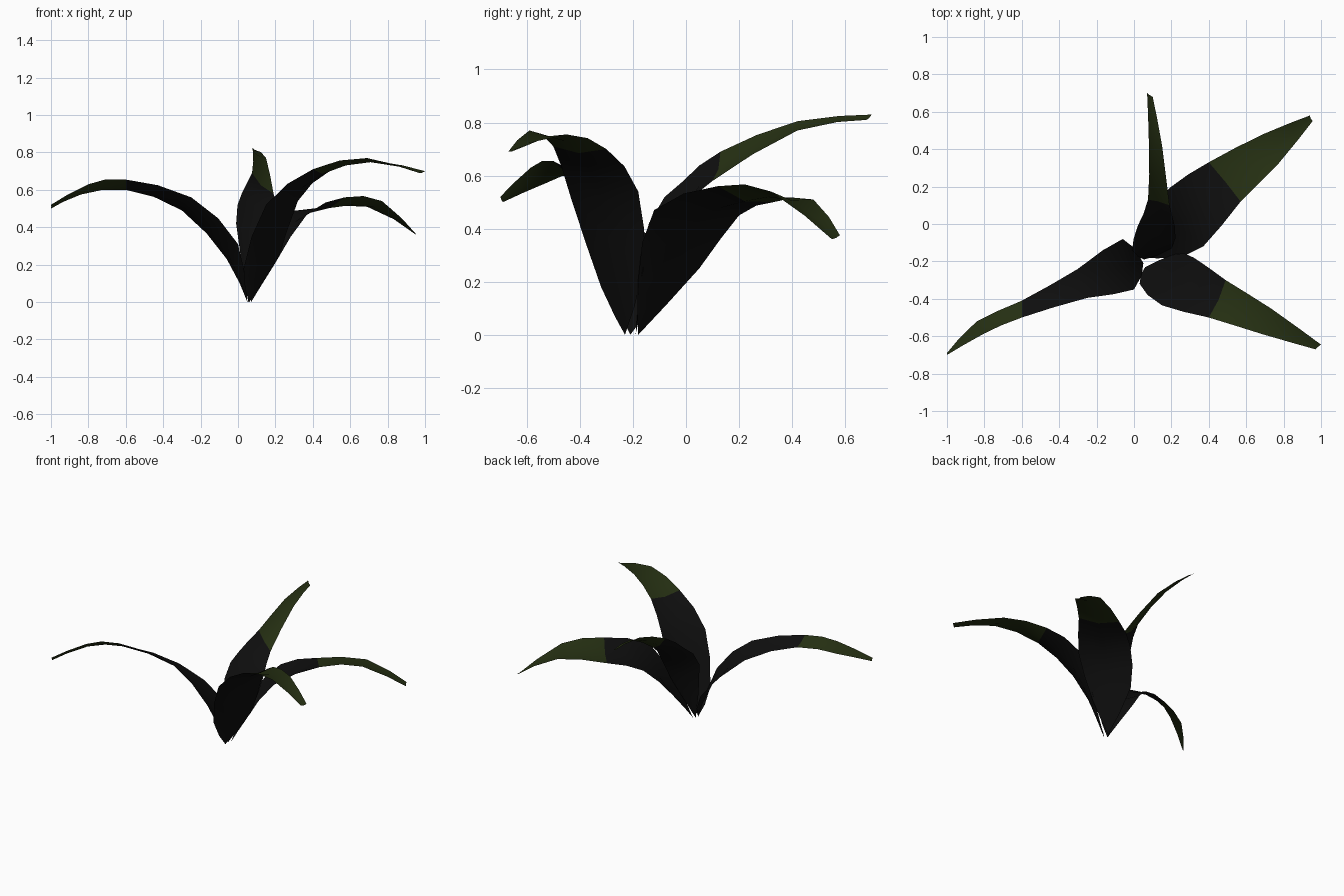
import bpy
import bmesh
from mathutils import Vector

default_cube = bpy.data.objects.get("Cube")
if default_cube:
    bpy.data.objects.remove(default_cube, do_unlink=True)


def make_material(name, colour):
    material = bpy.data.materials.new(name)
    material.use_nodes = True
    material.diffuse_color = (*colour, 1)
    shader = material.node_tree.nodes["Principled BSDF"]
    shader.inputs["Base Color"].default_value = (*colour, 1)
    shader.inputs["Roughness"].default_value = 0.9
    return material


stem_black = make_material("stem black", (0.0045, 0.0045, 0.0045))
tip_green = make_material("tip green", (0.018, 0.028, 0.006))

STEPS = 2          # segments between neighbouring rail points
GREEN_SPAN = 3     # rail point where the green tip begins
FOLD = 0.1         # depth of the gutter relative to the blade width


def smooth_rail(points):
    """Resample an edge rail as a Catmull-Rom spline."""
    points = [Vector(p) for p in points]
    padded = [points[0]] + points + [points[-1]]
    result = []
    for a, b, c, d in zip(padded, padded[1:], padded[2:], padded[3:]):
        for step in range(STEPS):
            t = step / STEPS
            curve = b * 2 + (c - a) * t
            curve += (a * 2 - b * 5 + c * 4 - d) * t ** 2
            curve += (b * 3 - a - c * 3 + d) * t ** 3
            result.append(curve / 2)
    return result + [points[-1]]


def make_leaf(name, root, left, right):
    """Loft a folded blade between its left and right edge rails."""
    left_rail = smooth_rail([root] + left)
    right_rail = smooth_rail([root] + right)
    centre = [(l + r) / 2 for l, r in zip(left_rail, right_rail)]
    last = len(centre) - 1
    bm = bmesh.new()
    rows = []
    for i, (l, r) in enumerate(zip(left_rail, right_rail)):
        along = centre[min(i + 1, last)] - centre[max(i - 1, 0)]
        across = l - r
        up = along.cross(across).normalized()
        middle = centre[i] - up * across.length * FOLD
        rows.append([bm.verts.new(p) for p in (l, middle, r)])
    for i, (row, following) in enumerate(zip(rows, rows[1:])):
        for side in range(2):
            face = bm.faces.new((row[side], row[side + 1],
                                 following[side + 1], following[side]))
            face.smooth = True
            face.material_index = int(i >= GREEN_SPAN * STEPS)
    bmesh.ops.remove_doubles(bm, verts=bm.verts[:], dist=0.001)
    mesh = bpy.data.meshes.new(name)
    bm.to_mesh(mesh)
    bm.free()
    mesh.materials.append(stem_black)
    mesh.materials.append(tip_green)
    leaf = bpy.data.objects.new(name, mesh)
    bpy.context.collection.objects.link(leaf)
    return leaf


# Long arching leaf on the -x side
make_leaf(
    "right_leaf", (.05, -.21, 0),
    left=[(0, -.35, .31), (-.25, -.395, .56), (-.6, -.5, .655),
          (-.8, -.585, .63), (-1, -.7, .52)],
    right=[(-.06, -.08, .23), (-.3, -.24, .49), (-.6, -.41, .6),
           (-.84, -.52, .575), (-1, -.69, .5)])

# Broad front leaf on the +x side
make_leaf(
    "front_left_leaf", (.06, -.23, 0),
    left=[(.22, -.16, .25), (.32, -.18, .54), (.49, -.3, .7),
          (.73, -.45, .755), (1, -.645, .7)],
    right=[(.03, -.32, .18), (.15, -.435, .52), (.4, -.5, .71),
           (.69, -.59, .77), (.97, -.67, .69)])

# Broad drooping back leaf on the +x side
make_leaf(
    "back_left_leaf", (.07, -.18, 0),
    left=[(.07, .05, .25), (.2, .2, .45), (.4, .33, .5),
          (.69, .48, .51), (.94, .58, .375)],
    right=[(.2, -.18, .21), (.37, -.12, .47), (.57, .12, .56),
           (.77, .32, .54), (.955, .55, .36)])

# Tall tilted leaf reaching backward
make_leaf(
    "back_leaf", (.055, -.19, 0),
    left=[(-.01, -.14, .42), (.02, -.01, .58), (.075, .13, .69),
          (.08, .42, .805), (.07, .7, .83)],
    right=[(.2, -.13, .25), (.22, -.02, .46), (.19, .1, .58),
           (.15, .42, .77), (.1, .68, .81)])
